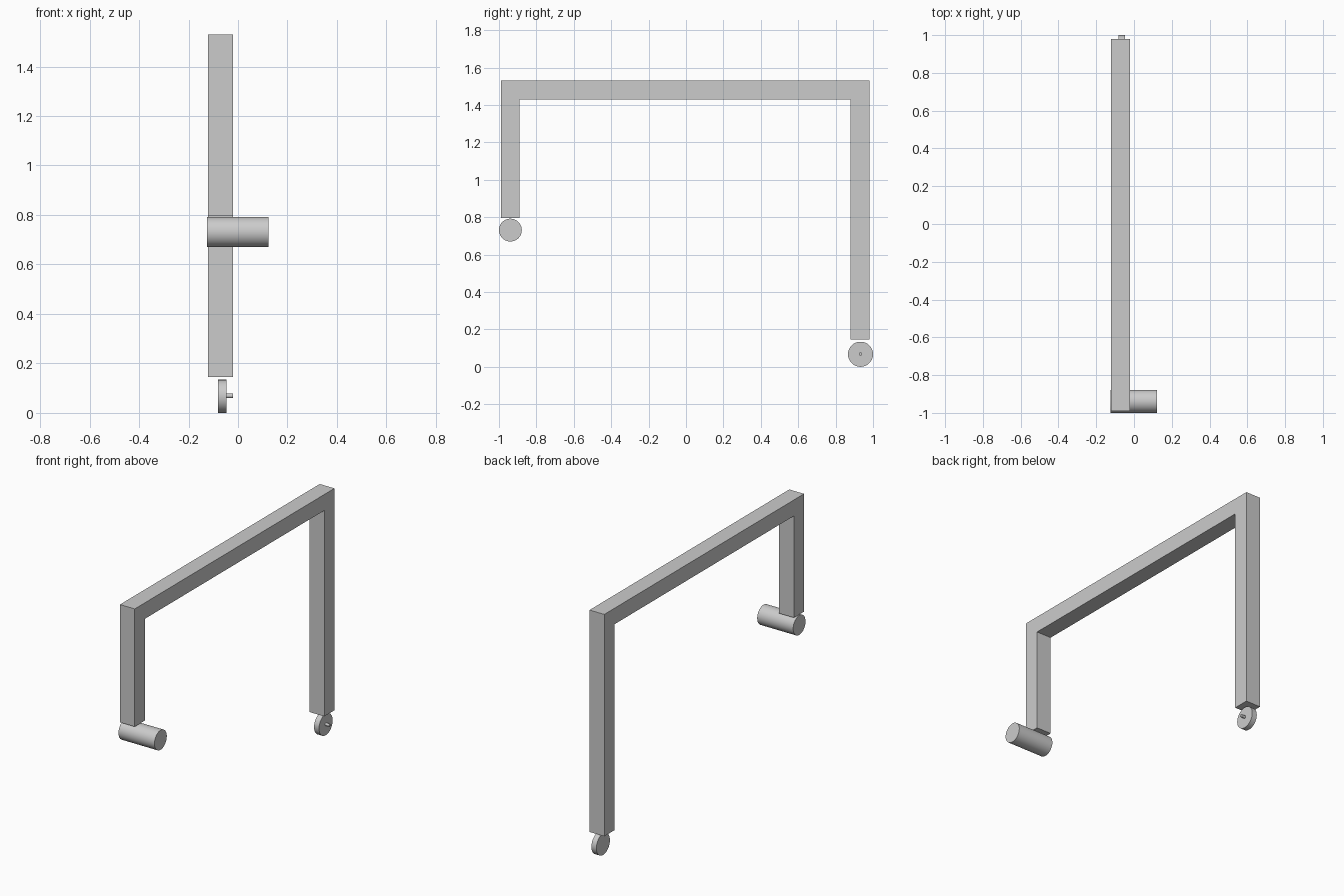
import bpy
import bmesh
import math
from mathutils import Matrix, Vector

cube = bpy.data.objects.get("Cube")
if cube:
    bpy.data.objects.remove(cube, do_unlink=True)

grey = bpy.data.materials.new("light grey")
grey.use_nodes = True
GREY = (0.6, 0.6, 0.6, 1.0)
grey.diffuse_color = GREY
shader = grey.node_tree.nodes["Principled BSDF"]
shader.inputs["Base Color"].default_value = GREY
shader.inputs["Roughness"].default_value = 0.6


def finish(name, bm):
    """Turn a bmesh into a named, coloured object."""
    bmesh.ops.recalc_face_normals(bm, faces=bm.faces)
    mesh = bpy.data.meshes.new(name)
    bm.to_mesh(mesh)
    bm.free()
    mesh.materials.append(grey)
    obj = bpy.data.objects.new(name, mesh)
    bpy.context.collection.objects.link(obj)
    return obj


def extruded_profile(name, profile, x0, x1):
    """Extrude a (y, z) outline along x."""
    bm = bmesh.new()
    face = bm.faces.new([bm.verts.new((x0, y, z)) for y, z in profile])
    side = bmesh.ops.extrude_face_region(bm, geom=[face])["geom"]
    verts = [v for v in side if isinstance(v, bmesh.types.BMVert)]
    bmesh.ops.translate(bm, verts=verts, vec=Vector((x1 - x0, 0, 0)))
    return finish(name, bm)


def x_cylinder(name, x0, x1, y, z, radius, sides=64):
    """Smooth cylinder lying along x."""
    bm = bmesh.new()
    place = Matrix.Translation(((x0 + x1) / 2, y, z)) @ Matrix.Rotation(math.pi / 2, 4, "Y")
    bmesh.ops.create_cone(bm, cap_ends=True, segments=sides, radius1=radius,
                          radius2=radius, depth=x1 - x0, matrix=place)
    obj = finish(name, bm)
    bpy.ops.object.select_all(action="DESELECT")
    obj.select_set(True)
    bpy.context.view_layer.objects.active = obj
    bpy.ops.object.shade_smooth_by_angle(angle=math.radians(30))
    return obj


# Square-section frame: short front leg, top beam, long rear leg
front, back, top, bar = -0.99, 0.98, 1.53, 0.1
short_foot, long_foot = 0.795, 0.145
extruded_profile("frame", [
    (front, short_foot), (front, top), (back, top), (back, long_foot),
    (back - bar, long_foot), (back - bar, top - bar),
    (front + bar, top - bar), (front + bar, short_foot)], -0.122, -0.02)

# Grip below the short leg
x_cylinder("handle", -0.125, 0.123, -0.939, 0.731, 0.061)

# Wheel below the long leg, with its axle pin
x_cylinder("wheel", -0.081, -0.047, 0.933, 0.067, 0.067)
x_cylinder("axle_pin", -0.047, -0.02, 0.933, 0.069, 0.009, 32)
